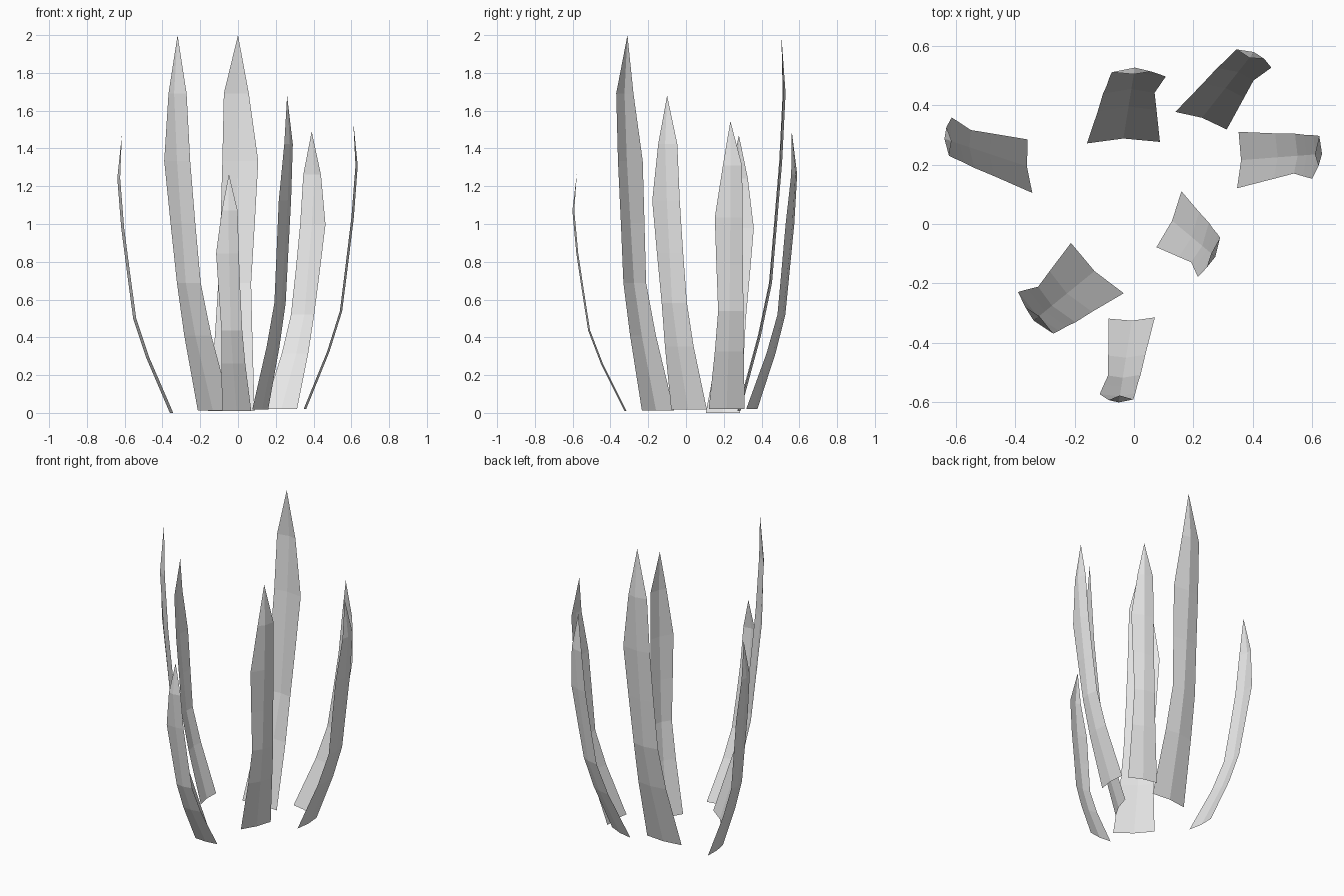
import bpy
from mathutils import Vector

if "Cube" in bpy.data.objects:
    bpy.data.objects.remove(bpy.data.objects["Cube"])

mat = bpy.data.materials.new("pale grey")
mat.diffuse_color = (0.8, 0.8, 0.8, 1)
mat.use_nodes = True
mat.node_tree.nodes["Principled BSDF"].inputs["Base Color"].default_value = mat.diffuse_color

# Shared leaf profile: height, travel from base to tip, left and right half width
ROWS = [
    (0.00, 0.02, -0.123, 0.123),
    (0.40, 0.50, -0.104, 0.094),
    (0.68, 0.76, -0.096, 0.078),
    (1.00, 0.88, -0.088, 0.093),
    (1.33, 1.00, -0.083, 0.107),
    (1.69, 1.08, -0.078, 0.054),
]
FOLD = 0.014  # how far the midrib stands out from the leaf edges


def leaf(name, left, right, tip, z0):
    """Creased blade from two base corners to a pointed tip."""
    a, b, t = Vector((*left, 0)), Vector((*right, 0)), Vector(tip)
    s = t.z / 2
    mid = (a + b) / 2
    across = (b - a).normalized()
    out = Vector((-across.y, across.x, 0))
    travel = Vector((t.x, t.y, 0)) - mid
    verts, faces = [], []
    for z, f, wl, wr in ROWS:
        c = mid + travel * f
        c.z = z0 + (t.z - z0) * z / 2
        verts += [c + across * wl * s - out * FOLD * s * 0.7,
                  c + out * FOLD * s * 0.3,
                  c + across * wr * s - out * FOLD * s * 0.7]
    for i in range(len(ROWS) - 1):
        for j in (0, 1):
            k = 3 * i + j
            faces.append((k, k + 3, k + 4, k + 1))
    # Pointed end
    n = len(verts)
    verts.append(t)
    faces += [(n - 3, n, n - 2), (n - 2, n, n - 1)]
    me = bpy.data.meshes.new(name)
    me.from_pydata([tuple(v) for v in verts], [], faces)
    me.materials.append(mat)
    ob = bpy.data.objects.new(name, me)
    bpy.context.collection.objects.link(ob)


# Ring of leaves
leaf("leaf_left", (-0.345, 0.105), (-0.36, 0.28), (-0.615, 0.28, 1.47), 0.0)
leaf("leaf_back", (-0.16, 0.277), (0.087, 0.282), (0.0, 0.505, 2.0), 0.01)
leaf("leaf_back_right", (0.14, 0.38), (0.31, 0.322), (0.39, 0.56, 1.49), 0.02)
leaf("leaf_right", (0.355, 0.31), (0.35, 0.12), (0.61, 0.235, 1.545), 0.02)
leaf("leaf_inner_right", (0.165, 0.11), (0.08, -0.08), (0.26, -0.10, 1.68), 0.018)
leaf("leaf_front_left", (-0.04, -0.235), (-0.213, -0.07), (-0.32, -0.31, 2.0), 0.012)
leaf("leaf_front", (0.07, -0.316), (-0.083, -0.32), (-0.048, -0.578, 1.265), 0.01)
